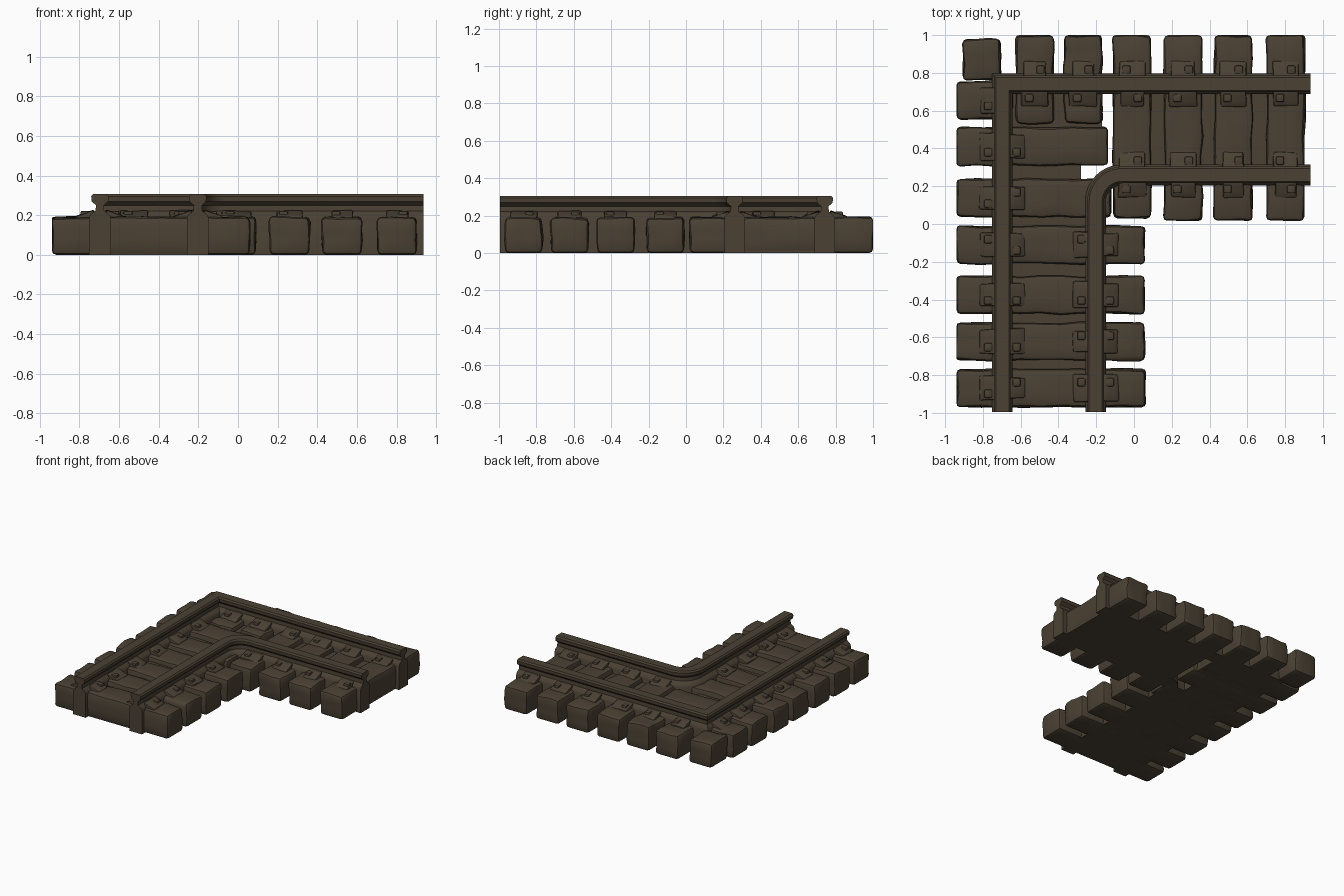
import bpy, bmesh, math, random
from mathutils import Vector, noise

if "Cube" in bpy.data.objects:
    bpy.data.objects.remove(bpy.data.objects["Cube"])

random.seed(4)
mat = bpy.data.materials.new("weathered brown")
mat.diffuse_color = (0.070, 0.053, 0.034, 1)
mat.use_nodes = True
mat.node_tree.nodes["Principled BSDF"].inputs["Base Color"].default_value = mat.diffuse_color


def finish(bm, name, angle=35):
    bmesh.ops.recalc_face_normals(bm, faces=bm.faces)
    me = bpy.data.meshes.new(name)
    bm.to_mesh(me)
    bm.free()
    me.materials.append(mat)
    ob = bpy.data.objects.new(name, me)
    bpy.context.collection.objects.link(ob)
    bpy.ops.object.select_all(action='DESELECT')
    ob.select_set(True)
    bpy.context.view_layer.objects.active = ob
    bpy.ops.object.shade_smooth_by_angle(angle=math.radians(angle))
    return ob


def block(name, x0, x1, y0, y1, z0, z1, bevel=0.02, rough=0.0, taper=None):
    """Bevelled block with optional hewn surface; taper = side direction that slopes down."""
    bm = bmesh.new()
    bmesh.ops.create_cube(bm, size=1)
    for v in bm.verts:
        top = v.co.z > 0
        if taper and top and v.co.x * taper[0] + v.co.y * taper[1] > 0:
            v.co.z -= 0.55
        v.co = Vector(((x0 + x1) / 2 + v.co.x * (x1 - x0),
                       (y0 + y1) / 2 + v.co.y * (y1 - y0),
                       (z0 + z1) / 2 + v.co.z * (z1 - z0)))
    if bevel:
        bmesh.ops.bevel(bm, geom=bm.edges[:], offset=bevel, segments=2, affect='EDGES', profile=0.5)
    if rough:
        for e_len in (0.12, 0.06):
            long = [e for e in bm.edges if e.calc_length() > e_len]
            bmesh.ops.subdivide_edges(bm, edges=long, cuts=2, use_grid_fill=True)
        seed = Vector((random.random() * 20, random.random() * 20, 0))
        for v in bm.verts:
            if v.co.z > 0.025:
                v.co += noise.noise_vector(v.co * 9 + seed) * rough
            v.co.z = max(v.co.z, 0)
            v.co.x = max(-0.94, min(0.94, v.co.x))
            v.co.y = max(-1.0, min(1.0, v.co.y))
    return finish(bm, name)


def sweep(name, path, half):
    """Sweep a mirrored rail profile along a flat path with mitred corners."""
    prof = half + [(-a, z) for a, z in reversed(half)]
    pts = [Vector(p) for p in path]
    bm = bmesh.new()
    rings = []
    for i, p in enumerate(pts):
        a = (p - pts[i - 1]).normalized() if i else (pts[1] - p).normalized()
        b = (pts[i + 1] - p).normalized() if i < len(pts) - 1 else a
        na, nb = Vector((-a.y, a.x)), Vector((-b.y, b.x))
        n = (na + nb).normalized()
        n /= n.dot(na)
        rings.append([bm.verts.new((p.x + n.x * o, p.y + n.y * o, z)) for o, z in prof])
    k = len(prof)
    for r, s in zip(rings, rings[1:]):
        for j in range(k):
            bm.faces.new((r[j], r[(j + 1) % k], s[(j + 1) % k], s[j]))
    bm.faces.new(rings[0])
    bm.faces.new(rings[-1])
    return finish(bm, name, 40)


# Rails with a skirt running down to the ground
rail = [(0.055, 0), (0.055, 0.188), (0.046, 0.205), (0.022, 0.222), (0.02, 0.25),
        (0.042, 0.27), (0.044, 0.295), (0.034, 0.306)]
XO, XI, YO, YI = -0.697, -0.203, 0.742, 0.26
sweep("outer_rail", [(XO, -0.995), (XO, YO), (0.935, YO)], rail)
R = 0.14
arc = [(XI + R - R * math.cos(t), YI - R + R * math.sin(t))
       for t in [math.pi / 2 * i / 10 for i in range(11)]]
sweep("inner_rail", [(XI, -0.995)] + arc + [(0.935, YI)], rail)

# Sleepers across the left leg: centre y, right end
rows = [(-0.868, 0.06), (-0.622, 0.055), (-0.375, 0.055), (-0.11, 0.055),
        (0.138, -0.12), (0.41, -0.14), (0.655, -0.64)]
for i, (y, x1) in enumerate(rows):
    block(f"left_sleeper_{i}", -0.94, x1, y - 0.1, y + 0.1, 0, 0.19, 0.022, 0.012)

# Sleepers across the back leg: centre x, front end
cols = [(0.803, 0.02), (0.525, 0.02), (0.26, 0.02), (-0.01, 0.03),
        (-0.27, 0.53), (-0.525, 0.53), (-0.805, 0.765)]
for i, (x, y0) in enumerate(cols):
    y1 = 0.98 if i == 6 else 1.0
    block(f"back_sleeper_{i}", x - 0.1, x + 0.1, y0, y1, 0, 0.19, 0.022, 0.012)

# Filled bed between the rails
for i, (x0, x1, y0, y1) in enumerate([(XO, XI, -0.96, 0.235), (XO, -0.28, 0.235, 0.5),
                                      (XO, -0.17, 0.5, YO), (-0.1, 0.9, YI, YO)]):
    block(f"bed_{i}", x0, x1, y0, y1, 0, 0.15, 0)


# Sloping rail clamps on both sides of each rail, with a bolt lump
def clamp(name, x, y, dx, dy):
    w = 0.065 + random.uniform(-0.01, 0.01)
    cx, cy = x + dx * 0.075, y + dy * 0.075
    hx, hy = (0.045, w) if dx else (w, 0.045)
    block(name, cx - hx, cx + hx, cy - hy, cy + hy, 0.17, 0.226, 0.008, 0.006, (dx, dy))
    s = random.choice((-1, 1)) * 0.03
    bx, by = cx + abs(dy) * s, cy + abs(dx) * s
    block(name + "_bolt", bx - 0.022, bx + 0.022, by - 0.022, by + 0.022, 0.18, 0.222, 0.008)


for i, (y, x1) in enumerate(rows):
    for d in (-1, 1):
        if i < 6 or d < 0:
            clamp(f"outer_clamp_left_{i}_{d}", XO, y, d, 0)
        if i < 4:
            clamp(f"inner_clamp_left_{i}_{d}", XI, y, d, 0)
for i, (x, y0) in enumerate(cols[:6]):
    for d in (-1, 1):
        clamp(f"outer_clamp_back_{i}_{d}", x, YO, 0, d)
        if i < 4:
            clamp(f"inner_clamp_back_{i}_{d}", x, YI, 0, d)
